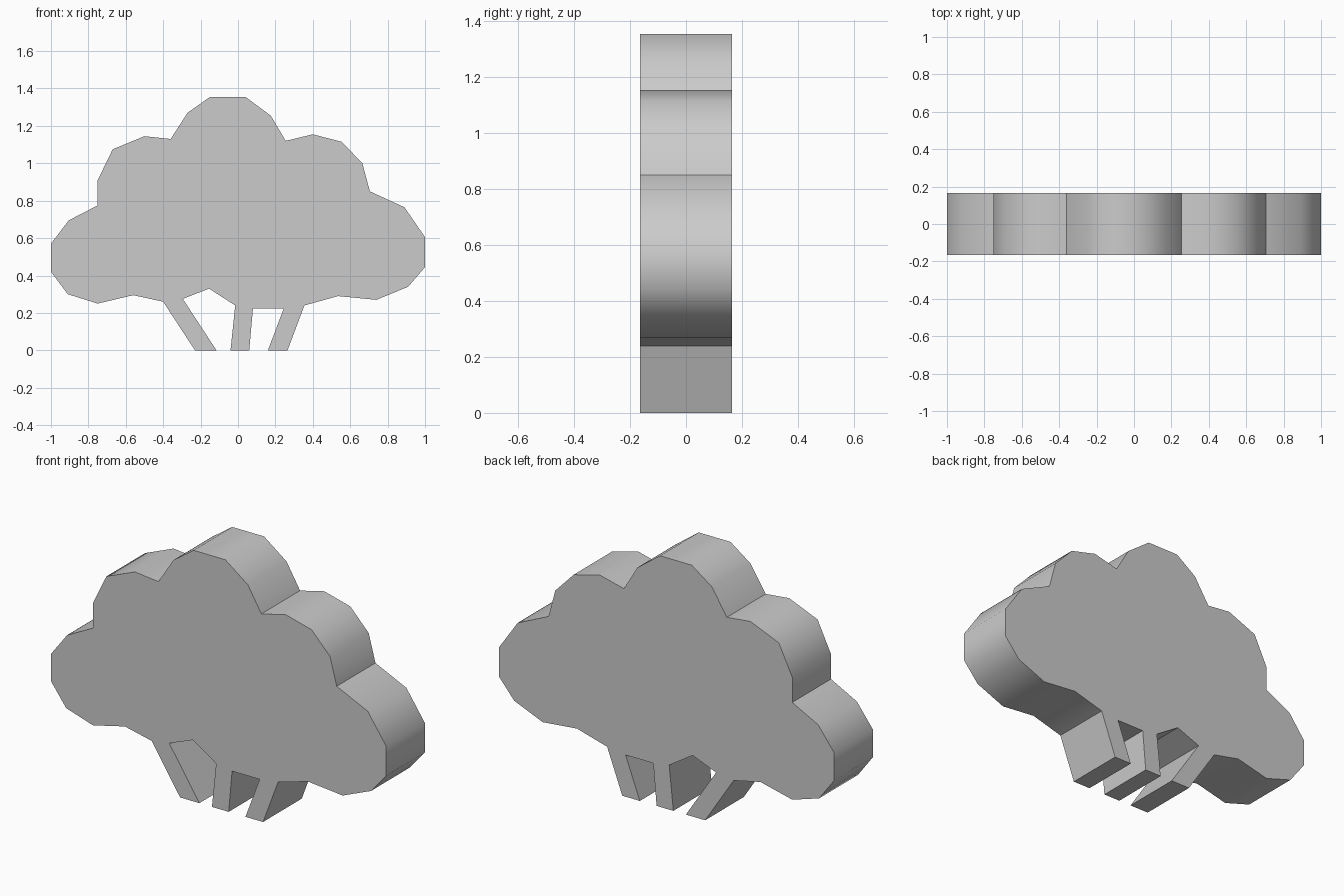
import bpy, bmesh
from math import radians

if "Cube" in bpy.data.objects:
    bpy.data.objects.remove(bpy.data.objects["Cube"], do_unlink=True)

HALF_DEPTH = 0.165


def make_material(name, value):
    mat = bpy.data.materials.new(name)
    mat.use_nodes = True
    colour = (value, value, value, 1)
    mat.diffuse_color = colour
    mat.node_tree.nodes["Principled BSDF"].inputs["Base Color"].default_value = colour
    return mat


def extrude_outline(name, outline, material):
    """Turn a closed x-z outline into a slab, centred on y."""
    bm = bmesh.new()
    front = bm.faces.new([bm.verts.new((x, -HALF_DEPTH, z)) for x, z in outline])
    grown = bmesh.ops.extrude_face_region(bm, geom=[front], use_keep_orig=True)
    moved = [v for v in grown["geom"] if isinstance(v, bmesh.types.BMVert)]
    bmesh.ops.translate(bm, verts=moved, vec=(0, 2 * HALF_DEPTH, 0))
    bmesh.ops.recalc_face_normals(bm, faces=bm.faces)
    mesh = bpy.data.meshes.new(name)
    bm.to_mesh(mesh)
    bm.free()
    mesh.materials.append(material)
    obj = bpy.data.objects.new(name, mesh)
    bpy.context.collection.objects.link(obj)
    return obj


# Leafy lobes of the crown, clockwise from the lower -x side
right_low_lobe = [(-.4, .26), (-.56, .295), (-.75, .25), (-.91, .3), (-1, .42),
                  (-1, .57), (-.905, .695), (-.75, .775)]
right_high_lobe = [(-.75, .91), (-.67, 1.075), (-.5, 1.145), (-.36, 1.13)]
top_lobe = [(-.27, 1.27), (-.15, 1.355), (.04, 1.355), (.175, 1.255), (.255, 1.12)]
left_high_lobe = [(.4, 1.155), (.555, 1.115), (.665, 1), (.705, .85)]
left_low_lobe = [(.89, .765), (1, .605), (1, .445), (.91, .34), (.74, .27),
                 (.535, .29), (.355, .24)]

# Three trunks with the gaps between them
left_trunk = [(.265, 0), (.16, 0), (.245, .225)]
middle_trunk = [(.08, .225), (.06, 0), (-.04, 0), (-.015, .24)]
right_trunk = [(-.155, .33), (-.295, .275), (-.115, 0), (-.23, 0)]

outline = (right_low_lobe + right_high_lobe + top_lobe + left_high_lobe
           + left_low_lobe + left_trunk + middle_trunk + right_trunk)
tree = extrude_outline("tree_crown_and_trunks", outline, make_material("light grey", 0.6))

# Rounded lobes shade smoothly, creases and trunks stay sharp
bpy.ops.object.select_all(action="DESELECT")
tree.select_set(True)
bpy.context.view_layer.objects.active = tree
bpy.ops.object.shade_smooth_by_angle(angle=radians(44))
